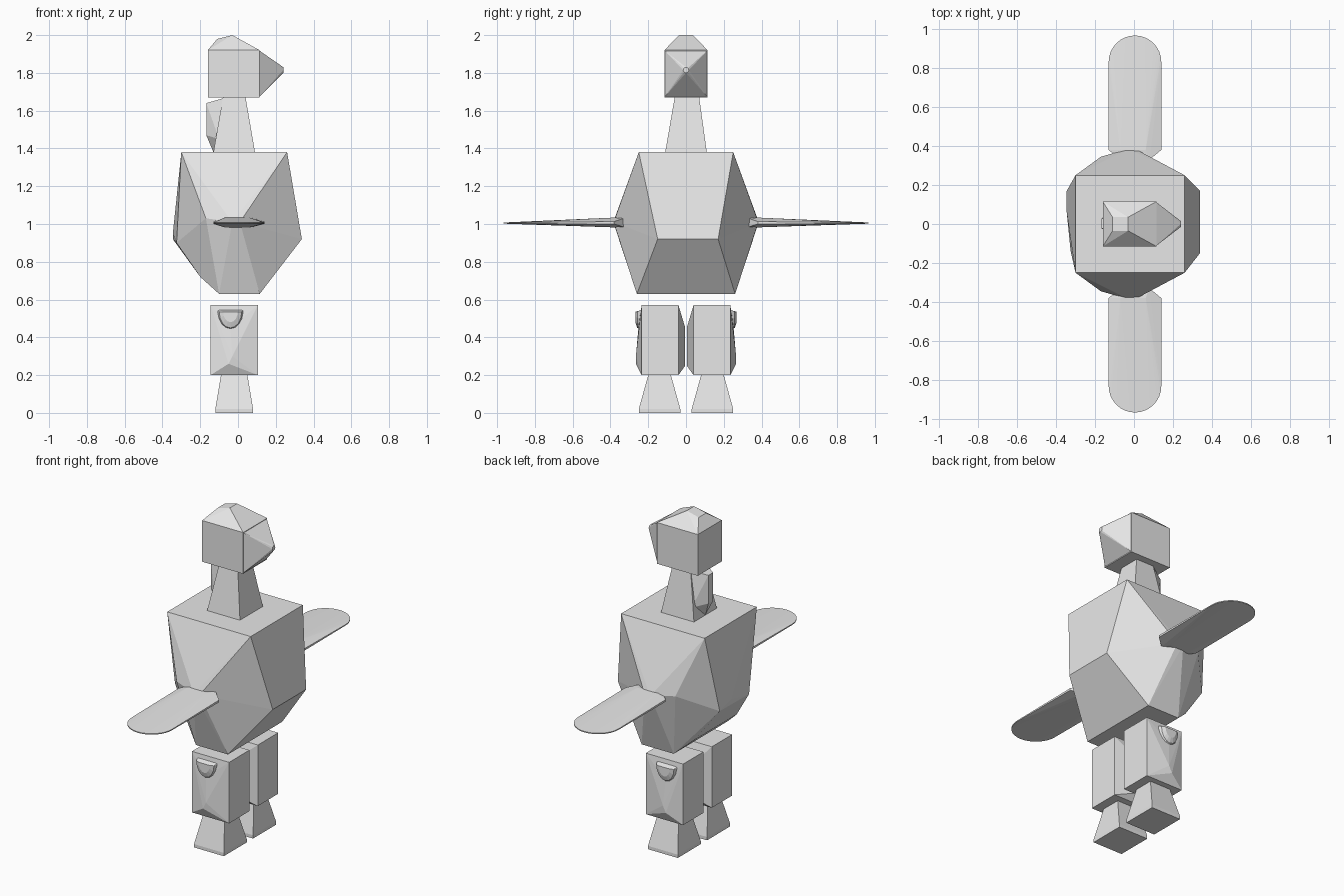
import bpy, bmesh, math

cube = bpy.data.objects.get("Cube")
if cube:
    bpy.data.objects.remove(cube, do_unlink=True)

grey = bpy.data.materials.new("plain grey")
grey.use_nodes = True
grey.diffuse_color = (0.8, 0.8, 0.8, 1)
grey.node_tree.nodes["Principled BSDF"].inputs["Base Color"].default_value = (0.8, 0.8, 0.8, 1)


def finish(name, bm):
    bmesh.ops.recalc_face_normals(bm, faces=bm.faces)
    me = bpy.data.meshes.new(name)
    bm.to_mesh(me)
    bm.free()
    me.materials.append(grey)
    ob = bpy.data.objects.new(name, me)
    bpy.context.scene.collection.objects.link(ob)
    return ob


def hull(name, points, flip=1):
    """Faceted solid wrapped around a few points; flip=-1 mirrors it in y."""
    bm = bmesh.new()
    verts = [bm.verts.new((x, y * flip, z)) for x, y, z in points]
    res = bmesh.ops.convex_hull(bm, input=verts)
    loose = [v for v in bm.verts if not v.link_faces]
    bmesh.ops.delete(bm, geom=loose, context='VERTS')
    bmesh.ops.dissolve_limit(bm, angle_limit=0.01, verts=bm.verts, edges=bm.edges)
    return finish(name, bm)


def rect(x0, x1, y0, y1, z):
    return [(x, y, z) for x in (x0, x1) for y in (y0, y1)]


# Head with a ridged crown, and the beak
hull("head", rect(-0.16, 0.115, -0.115, 0.115, 1.67)
     + rect(-0.16, 0.115, -0.115, 0.115, 1.92)
     + [(-0.11, s * 0.035, 1.98) for s in (-1, 1)]
     + [(-0.03, s * 0.035, 2.0) for s in (-1, 1)])
tip = [(0.24, 0.015 * math.cos(a), 1.815 + 0.015 * math.sin(a))
       for a in [i * math.tau / 8 for i in range(8)]]
hull("beak", [(0.11, y, z) for y in (-0.115, 0.115) for z in (1.67, 1.92)] + tip)

# Neck with a bump at the nape
hull("neck", rect(-0.13, 0.09, -0.11, 0.11, 1.38) + rect(-0.08, 0.04, -0.06, 0.07, 1.67))
hull("nape", [(-0.168, -0.02, 1.64), (-0.168, 0.025, 1.64), (-0.168, -0.02, 1.47),
              (-0.168, 0.025, 1.47), (-0.13, 0.0, 1.38), (-0.08, -0.06, 1.665),
              (-0.08, 0.07, 1.665), (-0.1, 0.09, 1.45), (-0.1, -0.08, 1.45)])

# Body
body = rect(-0.30, 0.26, -0.25, 0.25, 1.38) + rect(-0.10, 0.115, -0.26, 0.26, 0.63)
body += [(0.338, -0.15, 0.92), (0.338, 0.17, 0.92), (-0.345, 0.17, 0.92),
         (-0.345, 0.06, 0.95), (-0.325, -0.14, 0.90), (-0.2, -0.2, 0.72), (-0.2, 0.2, 0.72)]
for s in (-1, 1):
    body += [(-0.03, s * 0.385, 1.01), (0.01, s * 0.383, 1.01), (-0.17, s * 0.345, 1.03)]
hull("body", body)

# Wings, legs and feet, one on each side
for s, side in ((-1, "right"), (1, "left")):
    wing = [(0.005 + 0.135 * math.cos(a), 0.832 + 0.135 * math.sin(a), 1.005 + dz)
            for a in [i * math.pi / 16 for i in range(17)] for dz in (-0.003, 0.003)]
    wing += [(x, 0.38, z) for x in (-0.13, 0.14) for z in (1.0, 1.013)]
    wing += [(x, 0.38, z) for x in (-0.07, 0.06) for z in (0.982, 1.034)]
    wing += [(x, 0.33, z) for x in (-0.07, 0.08) for z in (0.985, 1.03)]
    hull(side + "_wing", wing, s)

    leg = rect(-0.145, 0.105, 0.04, 0.235, 0.2) + rect(-0.145, 0.105, 0.04, 0.235, 0.57)
    leg += [(-0.05, 0.265, 0.26), (-0.03, 0.265, 0.30), (-0.04, 0.252, 0.45),
            (-0.04, 0.004, 0.25), (-0.04, 0.004, 0.45)]
    hull(side + "_leg", leg, s)

    # Rounded pouch on the outer thigh
    pouch = [(-0.11, 0.22, 0.55), (0.03, 0.22, 0.55)]
    for r, y in ((1.0, 0.235), (0.85, 0.258), (0.55, 0.268)):
        pouch += [(-0.04 + 0.07 * r * math.cos(a), y, 0.535 - 0.1 * r * math.sin(a))
                  for a in [i * math.pi / 8 for i in range(9)]]
    hull(side + "_thigh_pouch", pouch, s)

    hull(side + "_foot", rect(-0.12, 0.08, 0.03, 0.25, 0) + rect(-0.12, 0.08, 0.03, 0.25, 0.02)
         + rect(-0.09, 0.05, 0.08, 0.2, 0.2), s)
